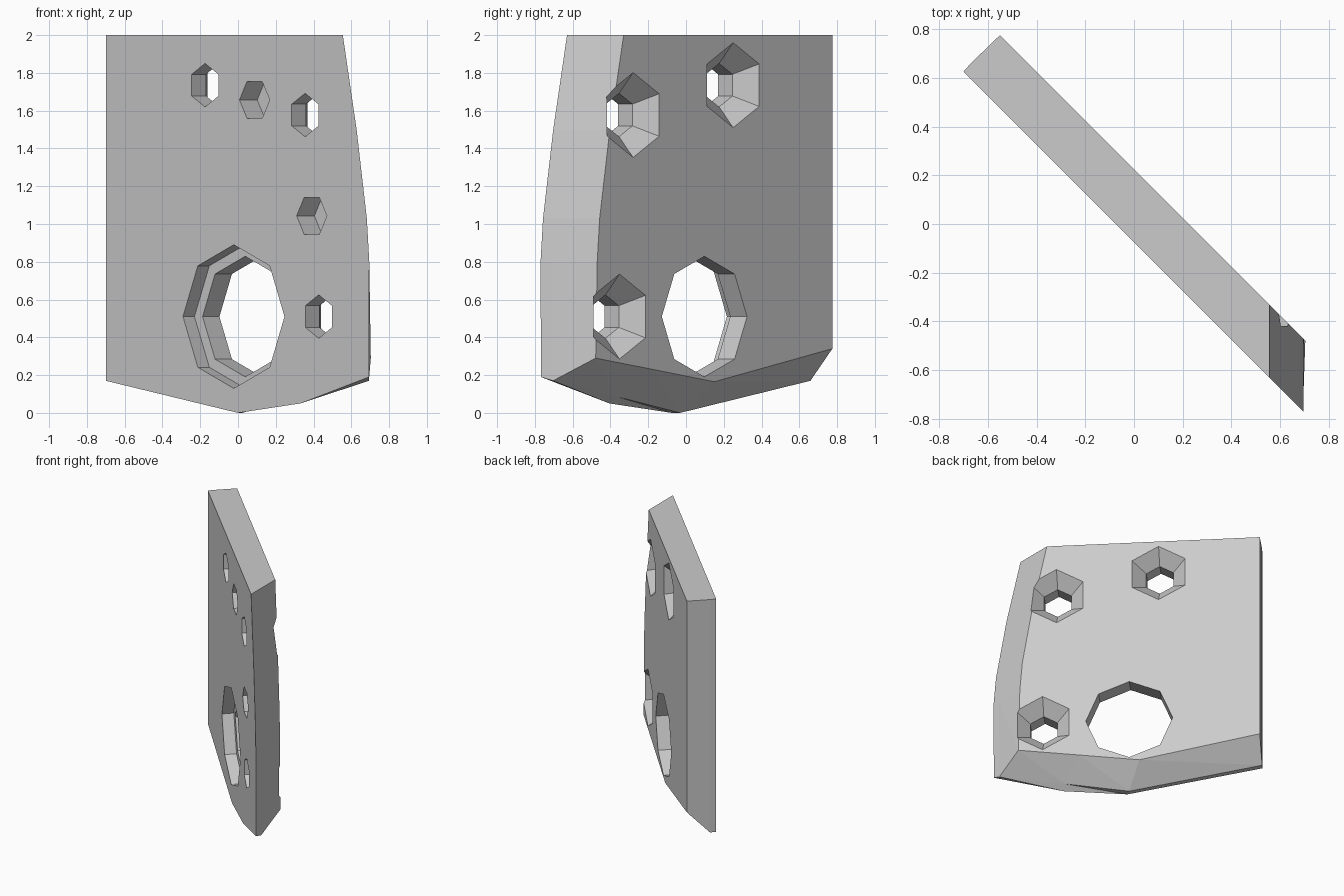
import bpy, bmesh, math
from mathutils import Vector

cube = bpy.data.objects.get("Cube")
if cube:
    bpy.data.objects.remove(cube, do_unlink=True)

grey = bpy.data.materials.new("plain grey")
grey.use_nodes = True
grey.diffuse_color = (0.6, 0.6, 0.6, 1)
grey.node_tree.nodes["Principled BSDF"].inputs["Base Color"].default_value = (0.6, 0.6, 0.6, 1)

R = math.sqrt(0.5)
FRONT, BACK = -0.053, 0.159     # plate faces, measured along the plate normal


def loft(name, rings, triangulate=False):
    """Closed solid through a stack of matching rings of points."""
    bm = bmesh.new()
    loops = [[bm.verts.new(p) for p in ring] for ring in rings]
    n = len(loops[0])
    for a, b in zip(loops, loops[1:]):
        for i in range(n):
            j = (i + 1) % n
            bm.faces.new((a[i], a[j], b[j], b[i]))
    bm.faces.new(loops[0][::-1])
    bm.faces.new(loops[-1])
    if triangulate:
        bent = [f for f in bm.faces if len(f.verts) == 4]
        bmesh.ops.triangulate(bm, faces=bent)
    bmesh.ops.recalc_face_normals(bm, faces=bm.faces)
    mesh = bpy.data.meshes.new(name)
    bm.to_mesh(mesh)
    bm.free()
    mesh.materials.append(grey)
    obj = bpy.data.objects.new(name, mesh)
    bpy.context.collection.objects.link(obj)
    return obj


def section(w, left, left_z, low, low_z, mid, mid_z, right, right_z):
    """Plate outline at depth w, running diagonally across x and y."""
    outline = [(left, 2), (left, left_z), (low, low_z), (mid, mid_z), (right, right_z),
               (0.695, 0.8), (0.682, 1.03), (0.628, 1.5), (0.555, 2)]
    return [(x, w / R - x, z) for x, z in outline]


# Plate with a narrow lower rim and a sloped lower back edge
plate = loft("plate", [
    section(FRONT, -0.70, 0.17, 0.0, 0.0, 0.33, 0.05, 0.693, 0.19),
    section(-0.008, -0.67, 0.17, 0.02, 0.0, 0.355, 0.086, 0.693, 0.17),
    section(BACK, -0.55, 0.34, 0.075, 0.165, 0.39, 0.228, 0.703, 0.29),
], triangulate=True)


def cut_hole(u, z, sides, phase, steps):
    """Cut a stepped or tapered hole; steps are (depth, radius)."""
    rings = []
    for w, r in steps:
        angles = [phase + math.tau * i / sides for i in range(sides)]
        rings.append([Vector(((u + r * math.cos(a) + w) * R,
                              (w - u - r * math.cos(a)) * R,
                              z + r * math.sin(a))) for a in angles])
    cutter = loft("hole_cutter", rings)
    cutter.hide_render = True
    mod = plate.modifiers.new("hole", 'BOOLEAN')
    mod.operation = 'DIFFERENCE'
    mod.solver = 'EXACT'
    mod.object = cutter
    bpy.context.view_layer.objects.active = plate
    bpy.ops.object.modifier_apply(modifier=mod.name)
    bpy.data.objects.remove(cutter, do_unlink=True)


# Large stepped opening
cut_hole(0.021, 0.51, 8, 0, [(-0.2, 0.38), (0.033, 0.38), (0.033, 0.319), (0.3, 0.319)])

# Through holes, countersunk from the back
for u, z in [(-0.194, 1.735), (0.555, 1.577), (0.657, 0.51)]:
    cut_hole(u, z, 6, math.pi / 6, [(-0.2, 0.115), (0.054, 0.115), (0.209, 0.277)])

# Blind holes in the front
for u, z in [(0.177, 1.657), (0.605, 1.043)]:
    cut_hole(u, z, 6, 0, [(-0.2, 0.113), (0.08, 0.113)])
